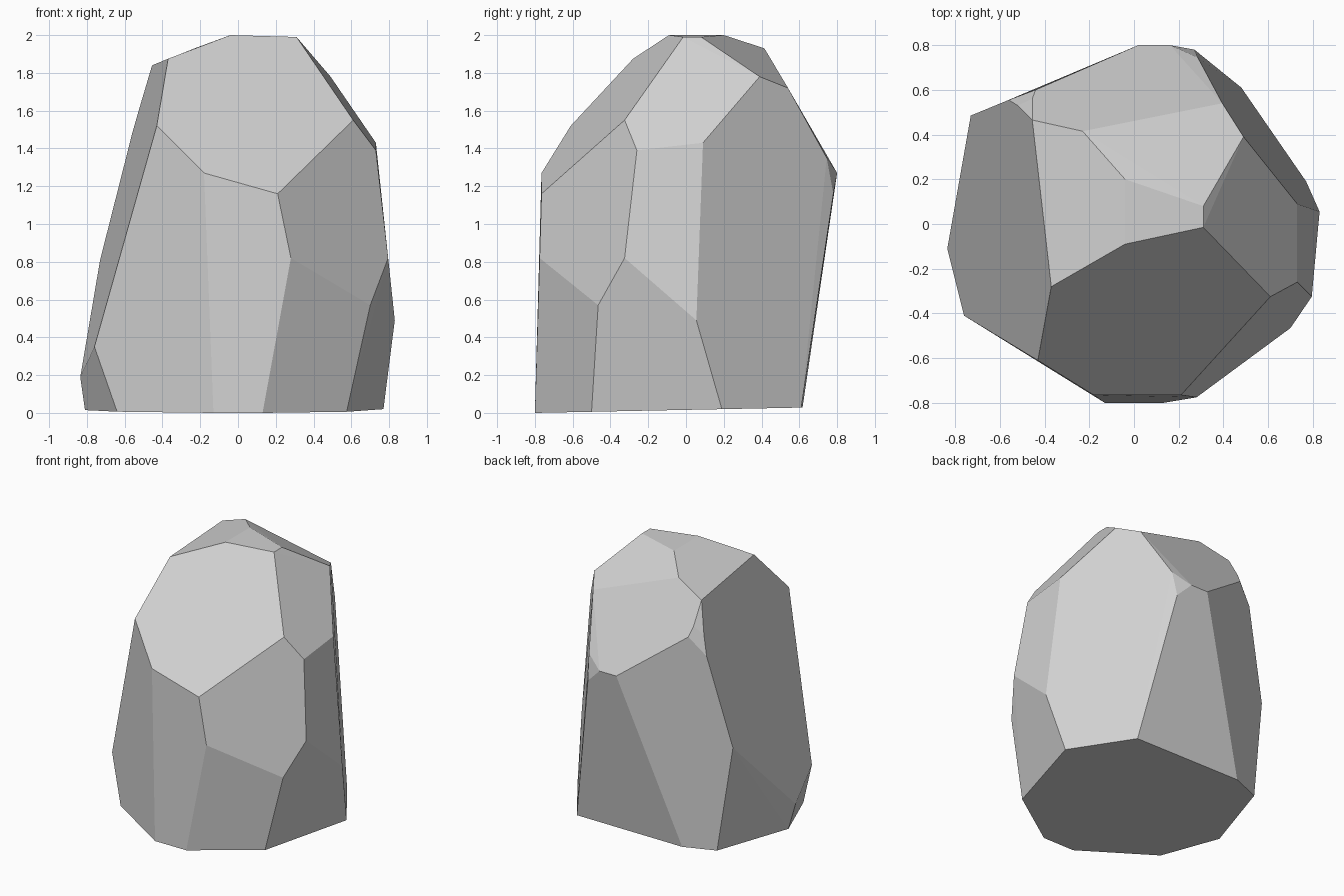
import bpy
import bmesh
import math

# Remove the default object only
default_object = bpy.data.objects.get("Cube")
if default_object is not None:
    bpy.data.objects.remove(default_object, do_unlink=True)


def make_material(name, color):
    """Create one plain, rough material with the same viewport and render colour."""
    material = bpy.data.materials.new(name)
    material.use_nodes = True
    material.diffuse_color = color
    shader = material.node_tree.nodes["Principled BSDF"]
    shader.inputs["Base Color"].default_value = color
    shader.inputs["Roughness"].default_value = 1
    return material


def base_height(y):
    """The underside is flat but rises slightly towards the back."""
    return max(0, (y + .8) * .02)


def build_faceted_stone(name, corners, material):
    """Wrap the corners in a convex skin and merge nearly coplanar triangles."""
    mesh = bpy.data.meshes.new(name)
    bm = bmesh.new()
    for corner in corners:
        bm.verts.new(corner)
    hull = bmesh.ops.convex_hull(bm, input=bm.verts[:])
    leftover = {item for item in hull["geom_interior"] + hull["geom_unused"]
                if isinstance(item, bmesh.types.BMVert)}
    bmesh.ops.delete(bm, geom=list(leftover), context="VERTS")
    bmesh.ops.dissolve_limit(bm, angle_limit=math.radians(2),
                             verts=bm.verts[:], edges=bm.edges[:])
    bmesh.ops.recalc_face_normals(bm, faces=bm.faces[:])
    for face in bm.faces:
        face.smooth = False
    bm.to_mesh(mesh)
    bm.free()
    mesh.materials.append(material)
    stone = bpy.data.objects.new(name, mesh)
    bpy.context.collection.objects.link(stone)
    return stone


# Outline of the underside, anticlockwise from the front
footprint = [(-.13, -.8), (.13, -.8), (.575, -.5), (.77, .19), (.48, .61),
             (-.4, .617), (-.627, .527), (-.81, -.06), (-.64, -.48)]
underside = [(x, y, base_height(y)) for x, y in footprint]

# Corners where the lower walls bend inwards
lower_bends = [(-.76, -.41, .35), (-.835, -.11, .19), (-.73, .485, .81),
               (.28, -.775, .82), (.7, -.465, .57), (.795, -.325, .82),
               (.83, .055, .49)]

# Shoulder where the walls meet the sloping facets
shoulder = [(-.43, -.61, 1.52), (-.18, -.765, 1.27), (.21, -.765, 1.16),
            (.61, -.325, 1.55), (.73, -.26, 1.39), (.73, .09, 1.43),
            (.285, .745, 1.35), (.27, .78, 1.16), (.16, .8, 1.27),
            (.02, .8, 1.27)]

# Small chipped corner at the back
chip = [(-.44, .6, 1.61), (-.455, .56, 1.68), (-.52, .53, 1.62),
        (-.56, .555, 1.48)]

# Crown facets and the small flat summit
crown = [(-.37, -.28, 1.875), (-.455, .465, 1.84), (-.23, .415, 1.93),
         (.395, .54, 1.72), (.49, .39, 1.78)]
summit = [(-.04, -.09, 2), (.31, -.015, 1.99), (.31, .08, 1.99), (-.04, .2, 2)]

# One faceted boulder in a single stone colour
stone_grey = make_material("light stone grey", (.64, .64, .64, 1))
build_faceted_stone("boulder",
                    underside + lower_bends + shoulder + chip + crown + summit,
                    stone_grey)
